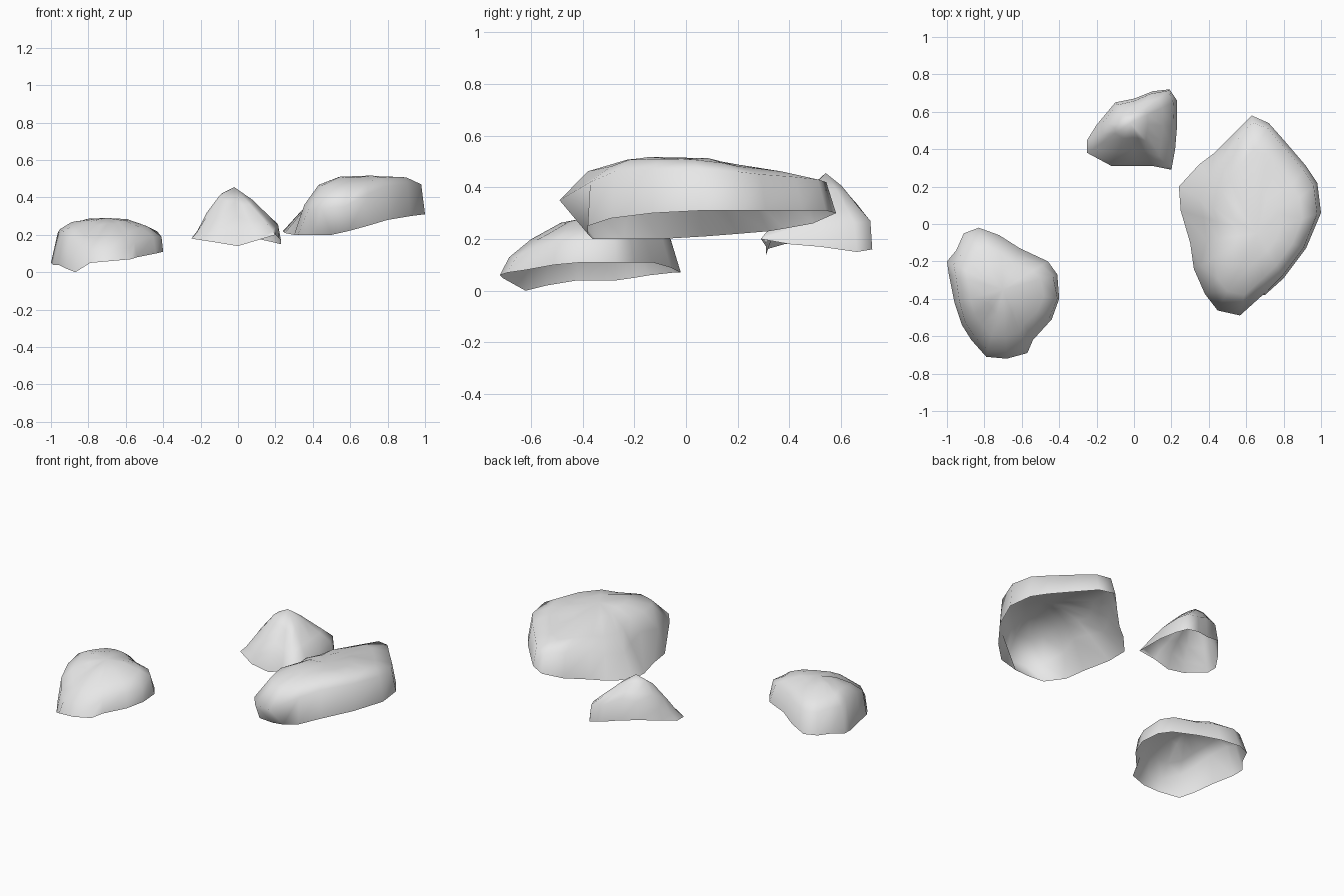
import bpy
import bmesh
import random
from mathutils import Vector

random.seed(4)

if "Cube" in bpy.data.objects:
    bpy.data.objects.remove(bpy.data.objects["Cube"], do_unlink=True)

# Single stone colour
stone = bpy.data.materials.new("stone_grey")
stone.use_nodes = True
grey = (0.8, 0.8, 0.8, 1.0)
stone.diffuse_color = grey
stone.node_tree.nodes["Principled BSDF"].inputs["Base Color"].default_value = grey


# Hollow, open-bottomed rock. Lengths are in hundredths of a unit.
# Outline: rim x, y, z, lean of the wall (percent), crest height, top roundness
def rock_shell(name, peak, outline):
    peak = Vector(peak) / 100
    columns = []
    for x, y, z, lean, crest_z, roundness in outline:
        rim = Vector((x, y, z)) / 100
        crest = rim.lerp(peak, lean / 100)
        crest.z = crest_z / 100
        column = [rim, crest]
        # Climb from the crest over the domed top
        for t in (0.25, 0.6):
            inner = crest.lerp(peak, t)
            rise = 1 - (1 - t) ** roundness
            inner.z = crest.z + (peak.z - crest.z) * rise
            inner.z += random.uniform(-0.005, 0.005)
            column.append(inner)
        columns.append(column)

    # Skin neighbouring columns and close the top with a fan
    bm = bmesh.new()
    grid = [[bm.verts.new(point) for point in column] for column in columns]
    top = bm.verts.new(peak)
    for here, there in zip(grid, grid[1:] + grid[:1]):
        for k in range(len(here) - 1):
            bm.faces.new((here[k], there[k], there[k + 1], here[k + 1]))
        bm.faces.new((here[-1], there[-1], top))

    mesh = bpy.data.meshes.new(name)
    bm.to_mesh(mesh)
    bm.free()
    mesh.materials.append(stone)
    rock = bpy.data.objects.new(name, mesh)
    bpy.context.collection.objects.link(rock)

    # Soft shading, keeping only the hardest creases
    bpy.ops.object.select_all(action="DESELECT")
    rock.select_set(True)
    bpy.context.view_layer.objects.active = rock
    bpy.ops.object.shade_smooth_by_angle(angle=1.4)


# Large flat rock on the left, with a front that overhangs its rim
rock_shell("large_left_rock", (66, -5, 51.5), [
    (50, -36, 20, -33, 34, 4),
    (59, -38, 22, -33, 35, 4),
    (70, -38, 25, 3, 42, 4),
    (80, -29, 28, 5, 46, 5),
    (92, -13, 30, 5, 47, 6),
    (100, 6, 31, 6, 47, 6),
    (98, 22, 31, 6, 46, 4),
    (92, 31, 31, 6, 45, 2.5),
    (80, 45, 31, 6, 44, 1.5),
    (72, 54, 31, 5, 43, 1.4),
    (63, 58, 30, 6, 42, 1.4),
    (54, 49, 26, 8, 41, 1.5),
    (43, 38, 24, 12, 40, 1.7),
    (35, 32, 23, 18, 36, 2),
    (24, 20, 22, 26, 34, 2.5),
    (25, 7, 21, 30, 36, 2.5),
    (30, -10, 20, 25, 38, 3),
    (32, -24, 20, 10, 36, 4),
    (40, -35, 20, -8, 34, 4),
])

# Medium rock on the right, sloping down to the front
rock_shell("medium_right_rock", (-70, -35, 29), [
    (-68, -72, 6, 10, 13, 1.8),
    (-57, -69, 7, 10, 13, 1.8),
    (-54, -62, 8, 8, 16, 2),
    (-44, -51, 10, 5, 19, 2.3),
    (-40, -40, 11, 3, 19, 2.5),
    (-41, -27, 11, 8, 22, 2.5),
    (-46, -20, 11, 13, 23, 2.5),
    (-61, -13, 11, 15, 22, 2.5),
    (-72, -6, 9, 12, 21, 2.5),
    (-83, -2, 7, 12, 20, 2.5),
    (-91, -5, 7, 12, 20, 2.5),
    (-95, -14, 6, 10, 21, 3),
    (-100, -20, 5, 12, 21, 3),
    (-99, -27, 4, 13, 23, 3),
    (-96, -42, 4, 10, 22, 2.5),
    (-92, -54, 2, 8, 18, 2),
    (-87, -62, 0, 9, 14, 1.6),
    (-79, -71, 5, 10, 12, 1.7),
])

# Small pointed rock at the back
rock_shell("small_back_rock", (-2, 54, 45.5), [
    (-25, 38, 18, 12, 21, 1.5),
    (-12, 31, 16, 10, 22, 1.2),
    (0, 31, 14, 14, 24, 1.1),
    (10, 31, 17, 12, 22, 1),
    (20, 29, 20, 6, 22, 1),
    (22, 40, 18, 8, 24, 1.1),
    (23, 52, 17, 6, 25, 1.2),
    (23, 66, 15, 8, 26, 1.2),
    (19, 72, 16, 4, 27, 1.1),
    (10, 71, 18, 8, 29, 1.2),
    (0, 67, 20, 10, 34, 1.2),
    (-10, 65, 22, 12, 33, 1.6),
    (-20, 53, 20, 13, 27, 2),
    (-25, 45, 18, 14, 22, 1.9),
])
